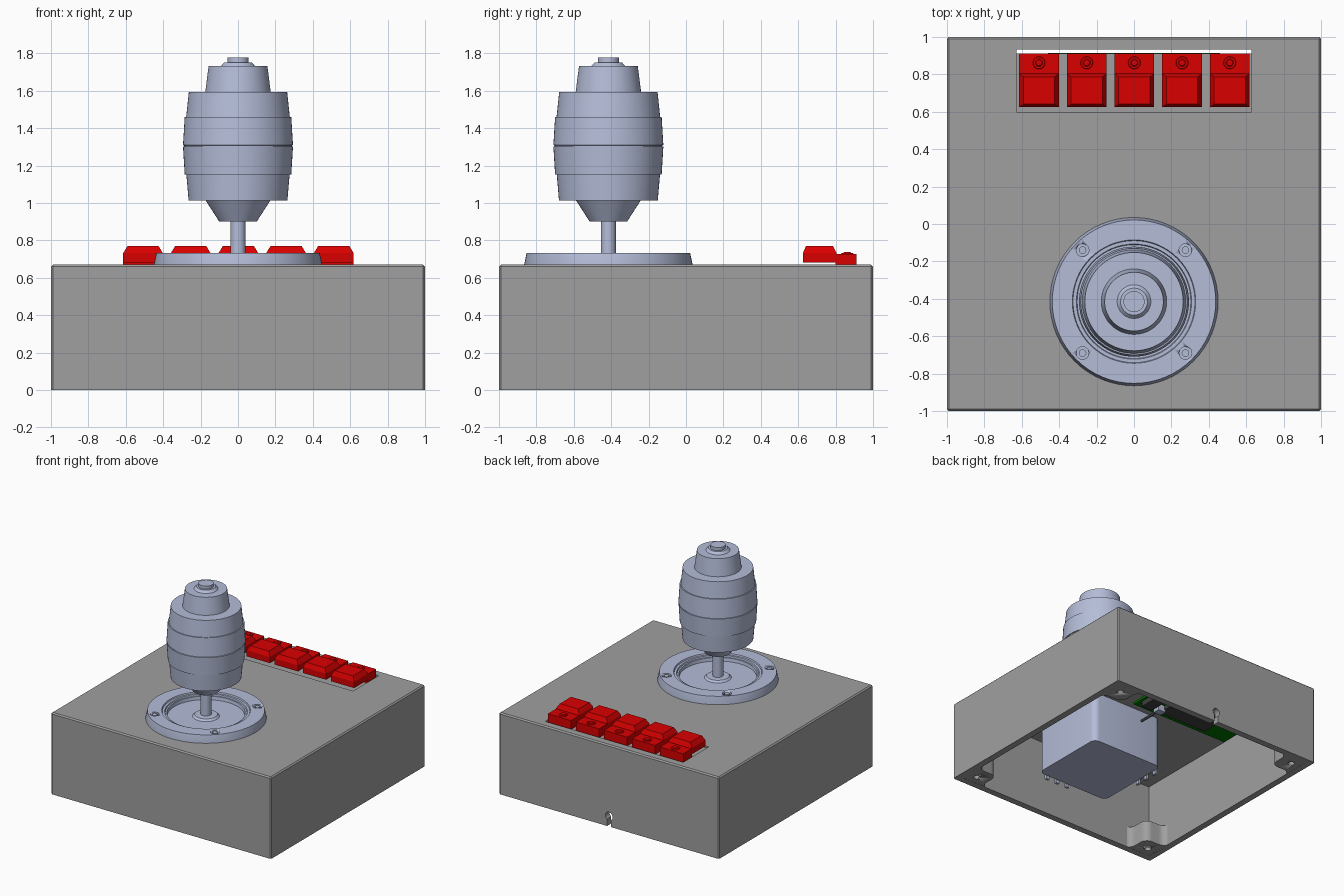
import bpy, bmesh, math
from mathutils import Vector, Matrix

if "Cube" in bpy.data.objects:
    bpy.data.objects.remove(bpy.data.objects["Cube"])


def material(name, rgb):
    m = bpy.data.materials.new(name)
    m.diffuse_color = (*rgb, 1)
    m.use_nodes = True
    m.node_tree.nodes["Principled BSDF"].inputs["Base Color"].default_value = m.diffuse_color
    return m


GREY = material("case grey", (0.35, 0.35, 0.35))
STEEL = material("blue grey", (0.46, 0.51, 0.69))
RED = material("key red", (0.70, 0.0, 0.0))
GREEN = material("board green", (0.0, 0.16, 0.0))
DARK = material("dark grey", (0.05, 0.05, 0.05))

STICK = Vector((0, -0.415, 0))


def finish(bm, name, mat, smooth=False):
    bmesh.ops.recalc_face_normals(bm, faces=bm.faces)
    me = bpy.data.meshes.new(name)
    bm.to_mesh(me)
    bm.free()
    ob = bpy.data.objects.new(name, me)
    bpy.context.collection.objects.link(ob)
    if mat:
        me.materials.append(mat)
    if smooth:
        bpy.ops.object.select_all(action='DESELECT')
        ob.select_set(True)
        bpy.context.view_layer.objects.active = ob
        bpy.ops.object.shade_smooth_by_angle(angle=math.radians(30))
    return ob


def add_box(bm, x0, x1, y0, y1, z0, z1):
    size = Matrix.Diagonal((x1 - x0, y1 - y0, z1 - z0, 1))
    mid = Matrix.Translation(((x0 + x1) / 2, (y0 + y1) / 2, (z0 + z1) / 2))
    return bmesh.ops.create_cube(bm, size=1, matrix=mid @ size)["verts"]


def box(name, mat, *dims, bevel=0, keep=lambda a, b: True, segments=1):
    bm = bmesh.new()
    add_box(bm, *dims)
    if bevel:
        edges = [e for e in bm.edges if keep(*(v.co for v in e.verts))]
        bmesh.ops.bevel(bm, geom=edges, offset=bevel, segments=segments,
                        profile=0.5, affect='EDGES')
    return finish(bm, name, mat, segments > 1)


def upright(a, b):
    return abs(a.z - b.z) > 0.01


def cylinder(name, mat, r, depth, loc, along_y=False):
    bm = bmesh.new()
    m = Matrix.Translation(loc)
    if along_y:
        m = m @ Matrix.Rotation(math.pi / 2, 4, 'X')
    bmesh.ops.create_cone(bm, cap_ends=True, segments=20, radius1=r,
                          radius2=r, depth=depth, matrix=m)
    return finish(bm, name, mat, True)


def lathe(name, mat, profile, centre, segments=64):
    bm = bmesh.new()
    verts = [bm.verts.new((r, 0, z)) for r, z in profile]
    edges = [bm.edges.new(p) for p in zip(verts, verts[1:])]
    bmesh.ops.spin(bm, geom=verts + edges, cent=(0, 0, 0), axis=(0, 0, 1),
                   angle=math.tau, steps=segments)
    bmesh.ops.remove_doubles(bm, verts=bm.verts, dist=0.0001)
    bmesh.ops.translate(bm, verts=bm.verts, vec=centre)
    return finish(bm, name, mat, True)


def cut(target, cutter):
    mod = target.modifiers.new("cut", 'BOOLEAN')
    mod.operation = 'DIFFERENCE'
    mod.solver = 'EXACT'
    mod.object = cutter
    bpy.context.view_layer.objects.active = target
    bpy.ops.object.modifier_apply(modifier=mod.name)
    bpy.data.objects.remove(cutter)


# Open-bottomed case with key window and cable notch
case = box("case", GREY, -1, 1, -1, 1, 0, 0.67, bevel=0.01,
           keep=lambda a, b: max(a.z, b.z) > 0.1)
cut(case, box("cavity", None, -0.945, 0.945, -0.945, 0.945, -0.2, 0.62))
cut(case, box("key_window", None, -0.627, 0.627, 0.6, 0.932, 0.5, 0.8))
cut(case, cylinder("notch_round", None, 0.033, 0.3, (0, 1, 0.085), True))
cut(case, box("notch_slot", None, -0.018, 0.018, 0.9, 1.1, -0.1, 0.085))


# Screw bosses: rounded corner posts that flare into the walls
def corner_boss(sx, sy):
    flare = [(0.70 + 0.06 * math.sin(t), 0.95 - 0.06 * (1 - math.cos(t)))
             for t in [i * math.pi / 10 for i in range(6)]]
    nose = [(0.82 - 0.06 * math.cos(t), 0.82 - 0.06 * math.sin(t))
            for t in [i * math.pi / 10 for i in range(6)]]
    path = flare + nose + [(y, x) for x, y in reversed(flare)] + [(0.95, 0.95)]
    bm = bmesh.new()
    face = bm.faces.new([bm.verts.new((sx * x, sy * y, 0.001))
                         for x, y in path])
    top = bmesh.ops.extrude_face_region(bm, geom=[face])["geom"]
    for v in [g for g in top if isinstance(g, bmesh.types.BMVert)]:
        v.co.z = 0.18
    boss = finish(bm, "corner_boss", GREY, True)
    cut(boss, cylinder("screw_hole", None, 0.025, 0.24,
                       (sx * 0.87, sy * 0.87, 0.05)))


for sx in (-1, 1):
    for sy in (-1, 1):
        corner_boss(sx, sy)

# Round mounting flange with a stepped recess
flange = lathe("joystick_flange", STEEL, [
    (0, 0.64), (0.45, 0.64), (0.45, 0.672), (0.437, 0.733), (0.33, 0.733),
    (0.326, 0.722), (0.308, 0.722), (0.304, 0.712), (0.292, 0.712),
    (0.288, 0.685), (0.10, 0.685), (0.085, 0.70), (0, 0.705)], STICK)
for sx in (-1, 1):
    for sy in (-1, 1):
        spot = STICK + Vector((sx * 0.275, sy * 0.275, 0.73))
        cut(flange, cylinder("flange_hole", None, 0.034, 0.05, spot))
        cylinder("flange_screw", STEEL, 0.02, 0.03,
                 spot + Vector((0, 0, -0.015)))

# Shaft and barrel-shaped grip with a top button
lathe("joystick_shaft", STEEL,
      [(0, 0.69), (0.04, 0.69), (0.04, 0.91), (0, 0.91)], STICK, 32)
lathe("joystick_grip", STEEL, [
    (0, 0.90), (0.10, 0.90), (0.172, 1.012), (0.264, 1.012), (0.276, 1.152),
    (0.285, 1.152), (0.294, 1.301), (0.288, 1.302), (0.288, 1.308),
    (0.294, 1.309), (0.285, 1.46), (0.277, 1.46), (0.263, 1.593),
    (0.175, 1.593), (0.157, 1.733), (0.09, 1.733), (0.072, 1.752),
    (0.056, 1.752), (0.056, 1.778), (0, 1.778)], STICK)

# Joystick mechanism housing, its switches and their terminals
cx, cy = STICK.x, STICK.y
box("joystick_housing", STEEL, cx - 0.335, cx + 0.335, cy - 0.335, cy + 0.335,
    0.192, 0.63, bevel=0.05, keep=upright, segments=5)
box("switch_left", STEEL, cx - 0.38, cx - 0.31, cy - 0.2, cy + 0.25, 0.28, 0.5)
box("switch_front", STEEL, cx - 0.2, cx + 0.2, cy - 0.38, cy - 0.31, 0.28, 0.5)
for t in (0.03, 0.13, 0.23):
    box("terminal_left", STEEL, cx - 0.375, cx - 0.355,
        cy + t - 0.016, cy + t + 0.016, 0.18, 0.3)
    box("terminal_front", STEEL, cx + t - 0.016, cx + t + 0.016,
        cy - 0.375, cy - 0.355, 0.18, 0.3)

# Row of five keys, each a raised pad with a low rear step and a lamp
for i in range(5):
    x = (i - 2) * 0.255 + 0.002
    bm = bmesh.new()
    add_box(bm, x - 0.106, x + 0.106, 0.625, 0.805, 0.682, 0.732)
    top = max(bm.faces, key=lambda f: f.calc_center_median().z)
    pad = bmesh.ops.extrude_face_region(bm, geom=[top])["geom"]
    bm.faces.remove(top)
    for v in [g for g in pad if isinstance(g, bmesh.types.BMVert)]:
        v.co.z = 0.769
        v.co.x = x + (v.co.x - x) * 0.79
        v.co.y = 0.641 if v.co.y < 0.7 else 0.787
    finish(bm, "key_pad", RED)
    box("key_step", RED, x - 0.106, x + 0.106, 0.80, 0.912, 0.655, 0.728)
    lathe("key_lamp", RED, [(0.034, 0.727), (0.031, 0.733), (0.02, 0.733),
                            (0.016, 0.737), (0, 0.739)],
          Vector((x, 0.862, 0)), 20)

# Key carrier plate and the standoffs that hang the circuit board from it
box("key_carrier", GREY, -0.632, 0.632, 0.595, 0.912, 0.56, 0.655)
for x in (-0.4, 0.4):
    cylinder("board_standoff", GREY, 0.025, 0.37, (x, 0.85, 0.385))

# Circuit board and the parts on its underside
box("circuit_board", GREEN, -0.46, 0.46, 0.545, 0.915, 0.185, 0.205)
box("controller_chip", DARK, -0.2, 0.26, 0.62, 0.85, 0.15, 0.186)
box("board_socket", DARK, 0.34, 0.44, 0.62, 0.76, 0.14, 0.186)
box("board_plug", STEEL, 0.25, 0.32, 0.62, 0.68, 0.13, 0.186)
cylinder("board_cable", DARK, 0.011, 0.2, (0.285, 0.53, 0.15), True)
